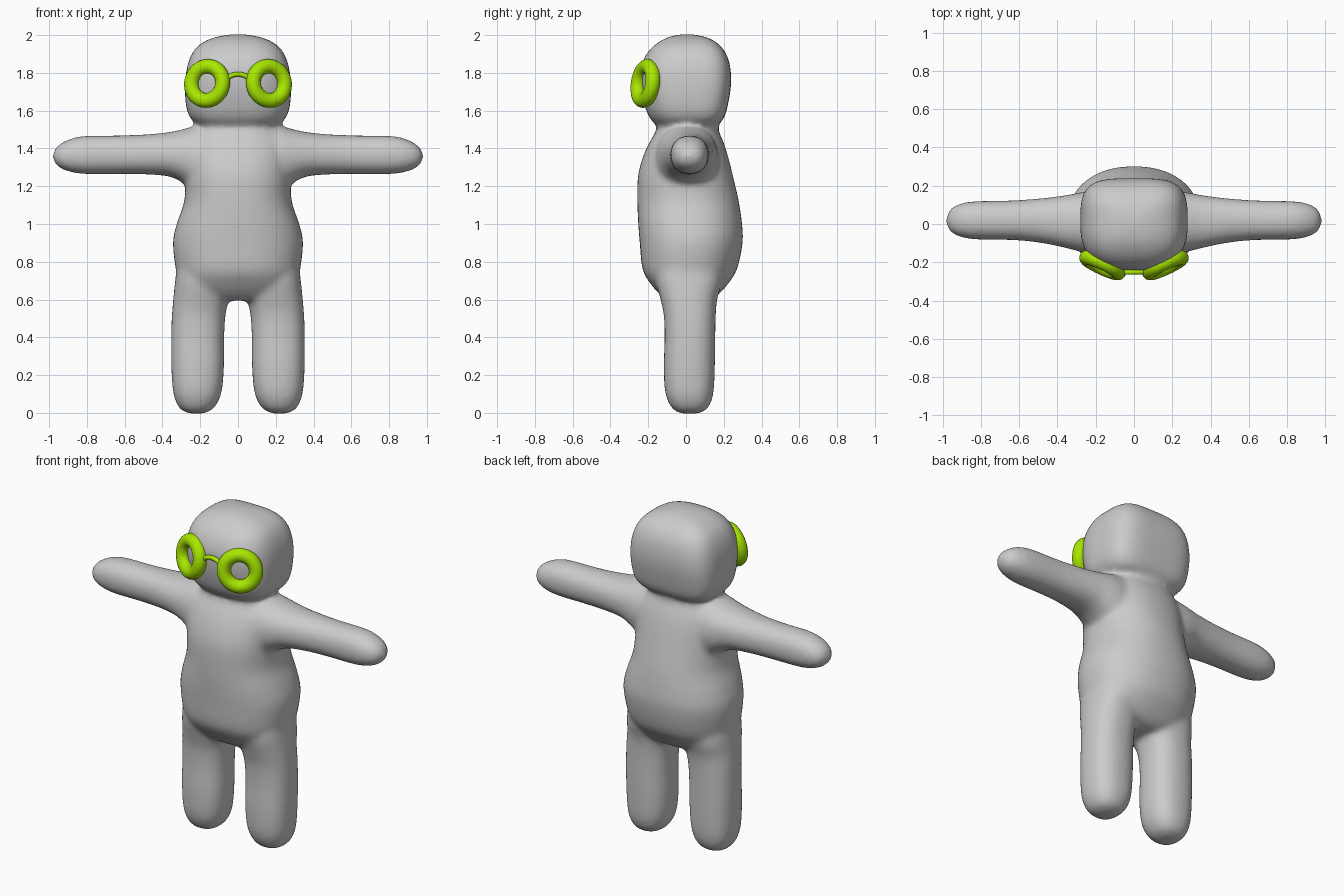
import bpy, bmesh
from math import cos, sin, pi, radians
from mathutils import Matrix

if "Cube" in bpy.data.objects:
    bpy.data.objects.remove(bpy.data.objects["Cube"])


def spline(rows, n=5):
    """Catmull-Rom resampling of section rows."""
    out = []
    last = len(rows) - 1
    for i in range(last):
        p = [rows[max(0, min(last, i + k))] for k in (-1, 0, 1, 2)]
        for j in range(n):
            t = j / n
            out.append([0.5 * (2 * b + (c - a) * t + (2 * a - 5 * b + 4 * c - d) * t * t
                               + (3 * b - a - 3 * c + d) * t ** 3) for a, b, c, d in zip(*p)])
    return out + [list(rows[-1])]


def loft(bm, rows, place, e_front=2.2, e_back=2.2, seg=40):
    """Closed loft of superellipses; row = position, u0, u1, v0, v1."""
    rings = []
    for t, u0, u1, v0, v1 in spline(rows):
        ring = []
        for k in range(seg):
            a = 2 * pi * k / seg
            e = 2 / (e_front if sin(a) < 0 else e_back)
            c = abs(cos(a)) ** e * (1 if cos(a) > 0 else -1)
            s = abs(sin(a)) ** e * (1 if sin(a) > 0 else -1)
            u = (u0 + u1) / 2 + c * (u1 - u0) / 2
            v = (v0 + v1) / 2 + s * (v1 - v0) / 2
            ring.append(bm.verts.new(place(t, u, v)))
        rings.append(ring)
    faces = [bm.faces.new(rings[0]), bm.faces.new(rings[-1])]
    for r0, r1 in zip(rings, rings[1:]):
        for k in range(seg):
            m = (k + 1) % seg
            faces.append(bm.faces.new((r0[k], r0[m], r1[m], r1[k])))
    bmesh.ops.recalc_face_normals(bm, faces=faces)


def add_object(name, bm, mat=None):
    me = bpy.data.meshes.new(name)
    bm.to_mesh(me)
    bm.free()
    for p in me.polygons:
        p.use_smooth = True
    ob = bpy.data.objects.new(name, me)
    bpy.context.collection.objects.link(ob)
    if mat:
        me.materials.append(mat)
    return ob


def upright(t, u, v):
    return (u, v, t)


body = bmesh.new()

# Torso: z, half width, front y, back y
torso = [(0.595, 0.20, -0.09, 0.12), (0.62, 0.28, -0.13, 0.165), (0.68, 0.315, -0.185, 0.22),
         (0.76, 0.33, -0.23, 0.27), (0.90, 0.345, -0.245, 0.30), (1.00, 0.325, -0.253, 0.297),
         (1.12, 0.285, -0.258, 0.28), (1.25, 0.28, -0.255, 0.25), (1.35, 0.28, -0.23, 0.225),
         (1.43, 0.27, -0.195, 0.20), (1.49, 0.235, -0.16, 0.175), (1.54, 0.21, -0.15, 0.165),
         (1.60, 0.18, -0.13, 0.14)]
loft(body, [(z, -w, w, f, b) for z, w, f, b in torso], upright, 2.3, 2.2)

# Head: squarer at the back, rounder face
head = [(1.525, 0.19, -0.15, 0.15), (1.535, 0.225, -0.17, 0.18), (1.57, 0.258, -0.197, 0.205),
        (1.63, 0.276, -0.22, 0.222), (1.73, 0.281, -0.24, 0.238), (1.82, 0.272, -0.24, 0.236),
        (1.89, 0.25, -0.215, 0.218), (1.94, 0.215, -0.175, 0.185), (1.975, 0.16, -0.125, 0.14),
        (1.995, 0.095, -0.075, 0.085), (2.004, 0.03, -0.02, 0.03)]
loft(body, [(z, -w, w, f, b) for z, w, f, b in head], upright, 2.6, 3.8)

# Arms: x, y range, z range
arm = [(0.10, -0.16, 0.17, 1.15, 1.53), (0.22, -0.16, 0.17, 1.17, 1.52),
       (0.28, -0.145, 0.165, 1.21, 1.505), (0.36, -0.125, 0.15, 1.25, 1.487),
       (0.48, -0.10, 0.135, 1.262, 1.475), (0.62, -0.085, 0.124, 1.264, 1.469),
       (0.80, -0.082, 0.12, 1.264, 1.467), (0.88, -0.074, 0.113, 1.274, 1.453),
       (0.94, -0.054, 0.093, 1.295, 1.425), (0.97, -0.025, 0.062, 1.323, 1.395),
       (0.98, -0.005, 0.03, 1.345, 1.37)]
# Legs: z, x range, y range
leg = [(-0.004, 0.19, 0.25, -0.02, 0.06), (0.012, 0.145, 0.295, -0.06, 0.10),
       (0.05, 0.11, 0.325, -0.09, 0.13), (0.12, 0.085, 0.345, -0.112, 0.147),
       (0.25, 0.074, 0.353, -0.118, 0.153), (0.40, 0.073, 0.354, -0.113, 0.155),
       (0.52, 0.066, 0.35, -0.118, 0.158), (0.60, 0.05, 0.343, -0.135, 0.165),
       (0.70, 0.04, 0.333, -0.16, 0.19), (0.80, 0.04, 0.32, -0.16, 0.18)]
for s in (-1, 1):
    loft(body, arm, lambda t, u, v: (s * t, u, v))
    loft(body, leg, lambda t, u, v: (s * u, v, t), 2.4, 2.4)

# Fuse the parts into one soft skin
ob = add_object("body", body)
rm = ob.modifiers.new("fuse", 'REMESH')
rm.mode = 'VOXEL'
rm.voxel_size = 0.014
rm.use_smooth_shade = True
sm = ob.modifiers.new("soften", 'SMOOTH')
sm.factor = 0.5
sm.iterations = 12

# Glasses
green = bpy.data.materials.new("lime")
green.diffuse_color = (0.39, 0.80, 0.0, 1)
green.use_nodes = True
green.node_tree.nodes["Principled BSDF"].inputs["Base Color"].default_value = green.diffuse_color


def tube(bm, pts, r, closed, seg=20):
    """Round tube along a path given as (point, frame axis, frame axis)."""
    rings = []
    for p, n, b in pts:
        rings.append([bm.verts.new([p[i] + r * (cos(a) * n[i] + sin(a) * b[i]) for i in range(3)])
                      for a in (2 * pi * k / seg for k in range(seg))])
    for i in range(len(rings) - (0 if closed else 1)):
        r0, r1 = rings[i], rings[(i + 1) % len(rings)]
        for k in range(seg):
            m = (k + 1) % seg
            bm.faces.new((r0[k], r0[m], r1[m], r1[k]))
    if not closed:
        bm.faces.new(rings[0])
        bm.faces.new(rings[-1])
    bmesh.ops.recalc_face_normals(bm, faces=bm.faces)


for s, name in ((-1, "left_rim"), (1, "right_rim")):
    bm = bmesh.new()
    path = []
    for k in range(48):
        a = 2 * pi * k / 48
        d = (cos(a), 0, sin(a))
        path.append(([0.091 * c for c in d], d, (0, 1, 0)))
    tube(bm, path, 0.039, True)
    turn = Matrix.Rotation(radians(25 * s), 4, 'Z') @ Matrix.Rotation(radians(-8), 4, 'X')
    bm.transform(Matrix.Translation((0.164 * s, -0.215, 1.744)) @ turn)
    add_object(name, bm, green)

# Arched bridge
bm = bmesh.new()
path = []
for k in range(17):
    a = pi * k / 16
    path.append(((-0.06 * cos(a), -0.252, 1.755 + 0.038 * sin(a)),
                 (-cos(a), 0, sin(a)), (0, 1, 0)))
tube(bm, path, 0.013, False, 12)
add_object("bridge", bm, green)
